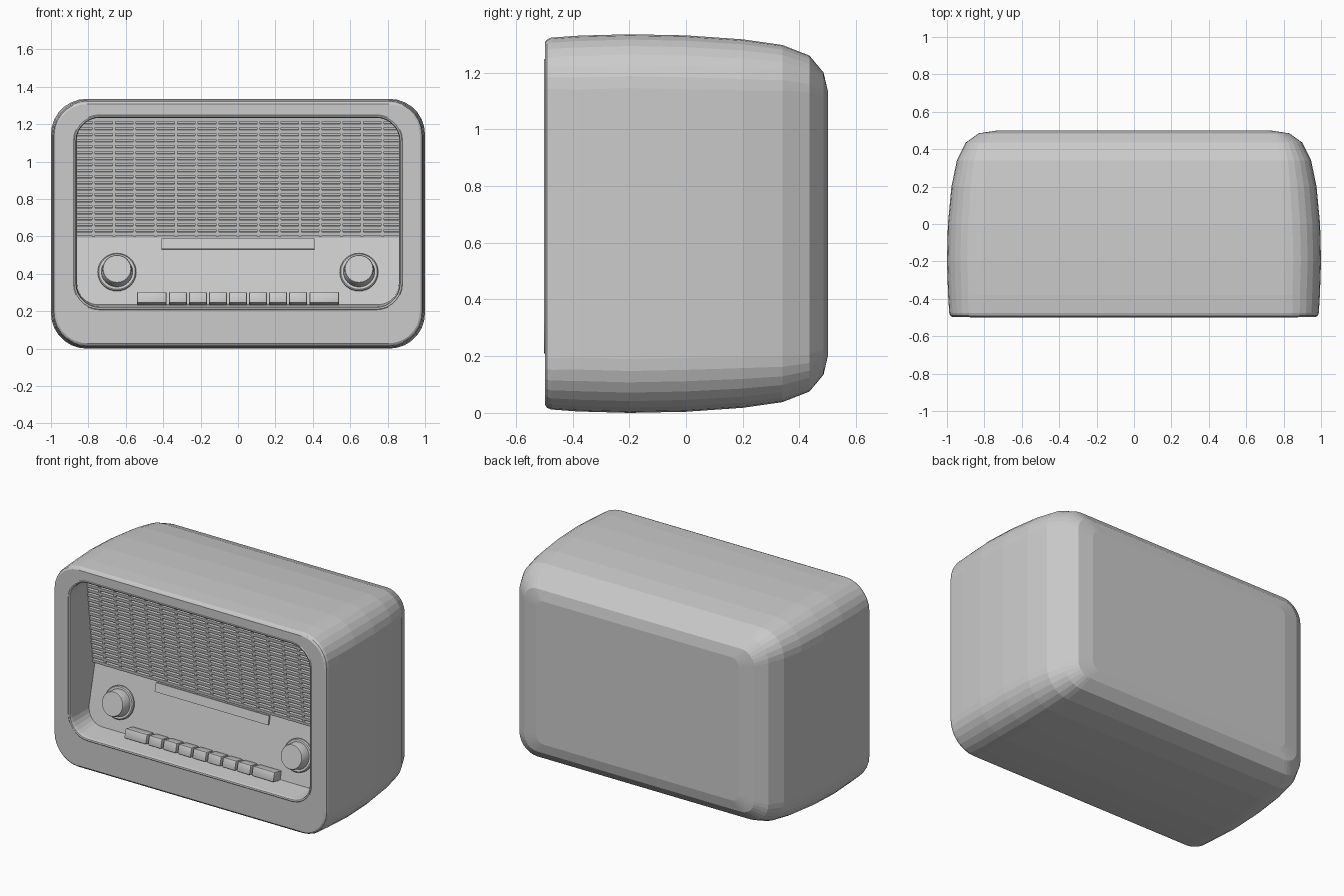
import bpy, bmesh, math
from mathutils import Matrix, Vector

if "Cube" in bpy.data.objects:
    bpy.data.objects.remove(bpy.data.objects["Cube"])

MID = 0.59                                    # crease height of the recessed panel
LOW = math.atan2(0.085, 0.355)                # lower panel tilt
UPP = math.atan2(0.075, 0.66)                 # grille tilt


def panel_y(z):
    if z > MID:
        return -0.25 - (z - MID) * math.tan(UPP)
    return -0.25 - (MID - z) * math.tan(LOW)


def finish(name, bm, smooth=False):
    bmesh.ops.recalc_face_normals(bm, faces=bm.faces)
    me = bpy.data.meshes.new(name)
    bm.to_mesh(me)
    bm.free()
    ob = bpy.data.objects.new(name, me)
    bpy.context.collection.objects.link(ob)
    if smooth:
        bpy.ops.object.select_all(action='DESELECT')
        ob.select_set(True)
        bpy.context.view_layer.objects.active = ob
        bpy.ops.object.shade_smooth_by_angle(angle=math.radians(35))
    return ob


def rrect(hx, z0, z1, r, k=7):
    """Rounded rectangle as (x, z), left-right symmetric, with a point at MID."""
    pts = []
    for q, (cx, cz) in enumerate([(hx - r, z0 + r), (hx - r, z1 - r), (r - hx, z1 - r), (r - hx, z0 + r)]):
        for i in range(k + 1):
            a = math.pi / 2 * (q - 1 + i / k)
            pts.append((cx + r * math.cos(a), cz + r * math.sin(a)))
        if q == 0:
            pts.append((hx, MID))
        if q == 2:
            pts.append((-hx, MID))
    return pts


def box(bm, c, size, tilt):
    m = Matrix.Translation(c) @ Matrix.Rotation(tilt, 4, 'X') @ Matrix.Diagonal((*size, 1))
    return bmesh.ops.create_cube(bm, size=1, matrix=m)['verts']


def on_low(x, z, out):
    """Point raised from the lower panel along its normal."""
    return Vector((x, panel_y(z) - out * math.cos(LOW), z + out * math.sin(LOW)))


# cabinet: lofted shell from the back, round the front rim and into the recess
bm = bmesh.new()
H = 1.335
rings = []
for y, ix, iz, r in [(0.5, 0.27, 0.20, 0.05), (0.485, 0.17, 0.135, 0.09), (0.435, 0.10, 0.075, 0.13),
                     (0.34, 0.053, 0.038, 0.16), (0.2, 0.024, 0.018, 0.18), (0.0, 0.005, 0.004, 0.19),
                     (-0.2, 0.0, 0.0, 0.19), (-0.38, 0.006, 0.005, 0.19), (-0.475, 0.012, 0.012, 0.18),
                     (-0.49, 0.017, 0.018, 0.175), (-0.497, 0.028, 0.028, 0.165)]:
    rings.append([(x, y, z) for x, z in rrect(1 - ix, iz, H - iz, r)])
for y, g, r in [(-0.497, 0.0, 0.14), (-0.5, 0.004, 0.137), (-0.497, 0.012, 0.13), (-0.48, 0.016, 0.125)]:
    rings.append([(x, y, z) for x, z in rrect(0.88 - g, 0.207 + g, 1.25 - g, r)])
rings.append([(x, panel_y(z), z) for x, z in rrect(0.86, 0.235, 1.238, 0.11)])
vr = [[bm.verts.new(p) for p in ring] for ring in rings]
n = len(vr[0])
for a, b in zip(vr, vr[1:]):
    for i in range(n):
        j = (i + 1) % n
        bm.faces.new((a[i], a[j], b[j], b[i]))
bm.faces.new(vr[0])
last = vr[-1]
for i in range(n // 2 - 1):                   # creased inner panel
    bm.faces.new((last[i], last[i + 1], last[n - 2 - i], last[n - 1 - i]))
finish("cabinet", bm)


def half_width(z):
    d = max(0, z - 1.128)
    return 0.75 + math.sqrt(max(0, 0.11 ** 2 - d * d))


# grille: horizontal slats and thin upright bars
bm = bmesh.new()
for i in range(20):
    z = 0.615 + i * 0.0321
    box(bm, (0, panel_y(z) - 0.012, z), (2 * half_width(z), 0.018, 0.019), UPP)
finish("grille_slats", bm)

bm = bmesh.new()
for i in range(15):
    x = (i - 7) * 0.1105
    z0, z1 = 0.6, 1.234
    if abs(x) > 0.75:
        z1 = 1.225
    zm = (z0 + z1) / 2
    box(bm, (x, panel_y(zm) - 0.009, zm), (0.016, 0.014, (z1 - z0) / math.cos(UPP)), UPP)
finish("grille_uprights", bm)

# tuning scale plate below the grille
bm = bmesh.new()
box(bm, on_low(0, 0.558, 0.004), (0.82, 0.016, 0.057), -LOW)
finish("tuning_scale", bm)

# push buttons: wide one at each end, seven small ones between
bm = bmesh.new()
keys = [(-0.461, 0.158), (0.461, 0.158)] + [((i - 3) * 0.107, 0.095) for i in range(7)]
for x, w in keys:
    box(bm, on_low(x, 0.258, 0.03), (w, 0.085, 0.062), -LOW)
bmesh.ops.bevel(bm, geom=bm.edges[:], offset=0.007, segments=2, affect='EDGES', profile=0.5)
finish("push_buttons", bm, True)

# knobs: collar and stepped dial turned from one profile
profile = [(0.103, -0.01), (0.103, 0.012), (0.097, 0.018), (0.084, 0.018), (0.082, 0.03),
           (0.078, 0.075), (0.074, 0.082), (0.0, 0.082)]
for side, name in ((-1, "left_knob"), (1, "right_knob")):
    bm = bmesh.new()
    m = Matrix.Translation(on_low(side * 0.647, 0.407, 0)) @ Matrix.Rotation(math.pi / 2 - LOW, 4, 'X')
    vs = [bm.verts.new((r, 0, h)) for r, h in profile]
    es = [bm.edges.new(p) for p in zip(vs, vs[1:])]
    bmesh.ops.spin(bm, geom=vs + es, cent=(0, 0, 0), axis=(0, 0, 1), angle=2 * math.pi, steps=32)
    bmesh.ops.remove_doubles(bm, verts=bm.verts, dist=0.0005)
    bm.transform(m)
    finish(name, bm, True)
